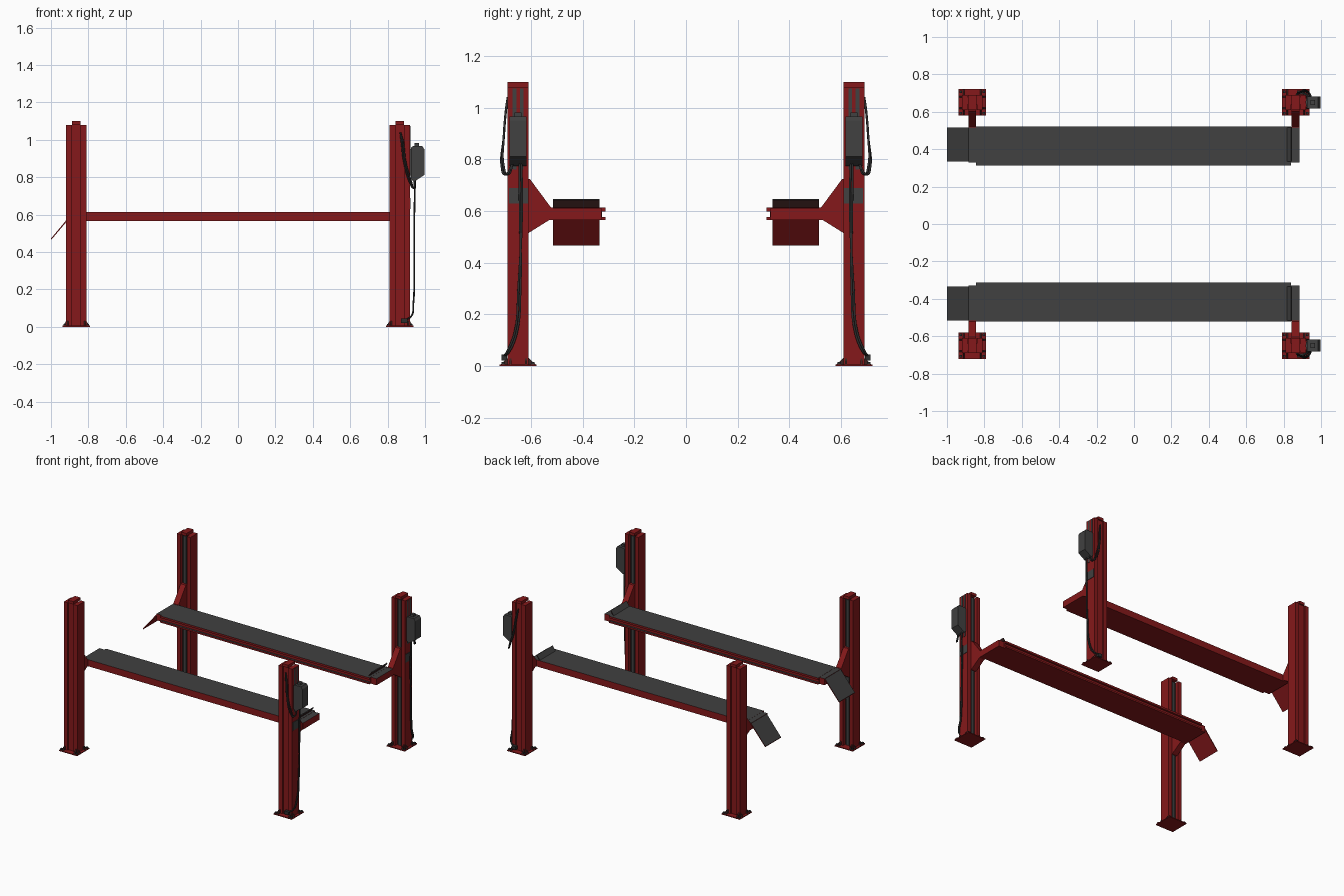
import bpy
import bmesh
from mathutils import Vector

if "Cube" in bpy.data.objects:
    bpy.data.objects.remove(bpy.data.objects["Cube"])


def material(name, color):
    m = bpy.data.materials.new(name)
    m.diffuse_color = (*color, 1)
    m.use_nodes = True
    m.node_tree.nodes["Principled BSDF"].inputs["Base Color"].default_value = (*color, 1)
    return m


RED = material("dark red paint", (0.235, 0.0095, 0.0105))
GRAY = material("dark gray", (0.052, 0.052, 0.052))
BLACK = material("cable black", (0.027, 0.027, 0.027))
BROWN = material("dark brown", (0.045, 0.016, 0.015))


def prism(name, pts, axis, lo, hi, mat, side=1, top=None):
    """Extrude a profile along an axis; side mirrors it in y; top colours upward faces."""
    place = {"x": lambda a, b, t: (t, a * side, b),
             "y": lambda a, b, t: (a, t * side, b),
             "z": lambda a, b, t: (a, b * side, t)}[axis]
    bm = bmesh.new()
    face = bm.faces.new([bm.verts.new(place(a, b, lo)) for a, b in pts])
    new = bmesh.ops.extrude_face_region(bm, geom=[face])["geom"]
    step = Vector(place(0, 0, hi - lo))
    bmesh.ops.translate(bm, vec=step, verts=[v for v in new if isinstance(v, bmesh.types.BMVert)])
    bmesh.ops.recalc_face_normals(bm, faces=bm.faces)
    for f in bm.faces:
        f.material_index = 1 if top and f.normal.z > 0.4 else 0
    mesh = bpy.data.meshes.new(name)
    bm.to_mesh(mesh)
    bm.free()
    mesh.materials.append(mat)
    if top:
        mesh.materials.append(top)
    ob = bpy.data.objects.new(name, mesh)
    bpy.context.collection.objects.link(ob)
    return ob


def box(name, x, y, z, mat, side=1, top=None):
    pts = [(x[0], y[0]), (x[1], y[0]), (x[1], y[1]), (x[0], y[1])]
    return prism(name, pts, "z", z[0], z[1], mat, side, top)


def cable(name, pts, radius, side):
    curve = bpy.data.curves.new(name, "CURVE")
    curve.dimensions = "3D"
    curve.bevel_depth = radius
    curve.bevel_resolution = 1
    curve.resolution_u = 6
    curve.use_fill_caps = True
    spline = curve.splines.new("BEZIER")
    spline.bezier_points.add(len(pts) - 1)
    for p, (x, y, z) in zip(spline.bezier_points, pts):
        p.co = (x, y * side, z)
        p.handle_left_type = p.handle_right_type = "AUTO"
    curve.materials.append(BLACK)
    bpy.context.collection.objects.link(bpy.data.objects.new(name, curve))


PY = 0.65   # post centre in y
PX = 0.865  # post centre in x

# Post cross-section: deep channel toward the runway, shallow groove outside
half = [(0.055, -0.04), (0.055, 0.04), (0.024, 0.04), (0.024, 0.03)]
inner = [(0.026, -0.012), (0.026, -0.04)]
section = inner + half + [(-x, y) for x, y in reversed(inner + half)]


def post(label, cx, s):
    prism(label + "_post", [(cx + x, PY + y) for x, y in section], "z", 0, 1.08, RED, s)
    box(label + "_post_cap", (cx - 0.022, cx + 0.022), (PY - 0.04, PY + 0.04), (1.08, 1.1), RED, s)
    # Lock track: dark backing with a raised gray ladder
    box(label + "_track_backing", (cx - 0.023, cx + 0.023), (PY - 0.018, PY - 0.012), (0.01, 1.07), BLACK, s)
    box(label + "_lock_track", (cx - 0.011, cx + 0.011), (PY - 0.027, PY - 0.018), (0.01, 1.07), GRAY, s)
    box(label + "_base_plate", (cx - 0.073, cx + 0.073), (PY - 0.071, PY + 0.071), (0, 0.006), RED, s)
    # Triangular gussets on all four sides of the foot
    for d in (1, -1):
        for o in (-0.045, 0.045):
            tri = [(PY + d * 0.04, 0.004), (PY + d * 0.07, 0.004), (PY + d * 0.04, 0.032)]
            prism(label + "_foot_gusset", tri, "x", cx + o - 0.004, cx + o + 0.004, BROWN, s)
        for o in (-0.03, 0.03):
            tri = [(cx + d * 0.055, 0.004), (cx + d * 0.072, 0.004), (cx + d * 0.055, 0.03)]
            prism(label + "_foot_gusset", tri, "y", PY + o - 0.004, PY + o + 0.004, BROWN, s)
        # Anchor bolts in the plate corners
        for o in (-0.062, 0.062):
            y = PY + d * 0.057
            box(label + "_anchor_bolt", (cx + o - 0.007, cx + o + 0.007), (y - 0.007, y + 0.007),
                (0.006, 0.016), BLACK, s)
    # Sloped bracket carrying the runway
    arm = [(0.515, 0.565), (0.515, 0.613), (0.522, 0.613), (0.605, 0.725),
           (0.64, 0.725), (0.64, 0.515), (0.61, 0.515), (0.53, 0.565)]
    ax = cx if cx < 0 else cx - 0.002
    prism(label + "_carriage_arm", arm, "x", ax - 0.021, ax + 0.021, RED, s)


def runway(label, s):
    # Channel-shaped deck with two lips along the inner edge
    deck = [(0.52, 0.565), (0.52, 0.613), (0.312, 0.613), (0.312, 0.599),
            (0.326, 0.599), (0.326, 0.577), (0.312, 0.577), (0.312, 0.565)]
    prism(label + "_runway", deck, "x", -0.845, 0.84, RED, s, GRAY)
    for x in ((-0.886, -0.845), (0.84, 0.886)):
        box(label + "_runway_end", x, (0.328, 0.518), (0.565, 0.612), RED, s, GRAY)
    # Drive-on ramp
    ramp = [(-0.884, 0.612), (-1.0, 0.472), (-0.998, 0.466), (-0.882, 0.603)]
    prism(label + "_ramp", ramp, "y", 0.335, 0.515, RED, s, GRAY)
    # Steep wheel stop, gray on the side facing the deck
    stop = [(0.816, 0.612), (0.822, 0.612), (0.845, 0.643), (0.84, 0.647)]
    prism(label + "_wheel_stop", stop, "y", 0.335, 0.515, BROWN, s, GRAY)


def control(label, s):
    # Control box with a sloped underside
    shell = [(0.926, 0.96), (0.936, 0.966), (0.985, 0.966), (0.996, 0.95),
             (0.996, 0.812), (0.94, 0.775), (0.926, 0.79)]
    prism(label + "_control_box", shell, "y", PY - 0.033, PY + 0.033, GRAY, s)
    box(label + "_box_bracket", (0.915, 0.93), (PY - 0.02, PY + 0.02), (0.81, 0.95), GRAY, s)
    box(label + "_box_knob", (0.943, 0.967), (PY - 0.014, PY + 0.014), (0.964, 0.982), GRAY, s)
    # Plates on the outer post face
    for o in (-0.014, 0.014):
        box(label + "_post_strip", (0.919, 0.923), (PY + o - 0.007, PY + o + 0.007), (0.76, 1.075), GRAY, s)
    box(label + "_post_plate", (0.919, 0.923), (PY - 0.038, PY + 0.036), (0.63, 0.69), GRAY, s)
    # Paired cables running down to the foot and up to the post head
    for d in (0, 0.008):
        cable(label + "_power_cable", [(0.947, 0.645 - d, 0.79), (0.943, 0.643 - d, 0.6), (0.942, 0.641 + d, 0.3),
                                       (0.938, 0.655 + d, 0.13), (0.925, 0.685 + d, 0.055),
                                       (0.88, 0.708, 0.035)], 0.0045, s)
        cable(label + "_head_cable", [(0.868, 0.69, 1.04), (0.874 + d, 0.697, 0.99), (0.888 + d, 0.706, 0.88),
                                      (0.92 + d, 0.713 - d, 0.77), (0.938, 0.7 - d, 0.742),
                                      (0.945, 0.67, 0.785)], 0.0045, s)
    box(label + "_cable_plug", (0.872, 0.905), (0.692, 0.714), (0.022, 0.045), BLACK, s)


for label, s in (("front", -1), ("back", 1)):
    post(label + "_right", -PX, s)
    post(label + "_left", PX, s)
    runway(label, s)
    control(label, s)
